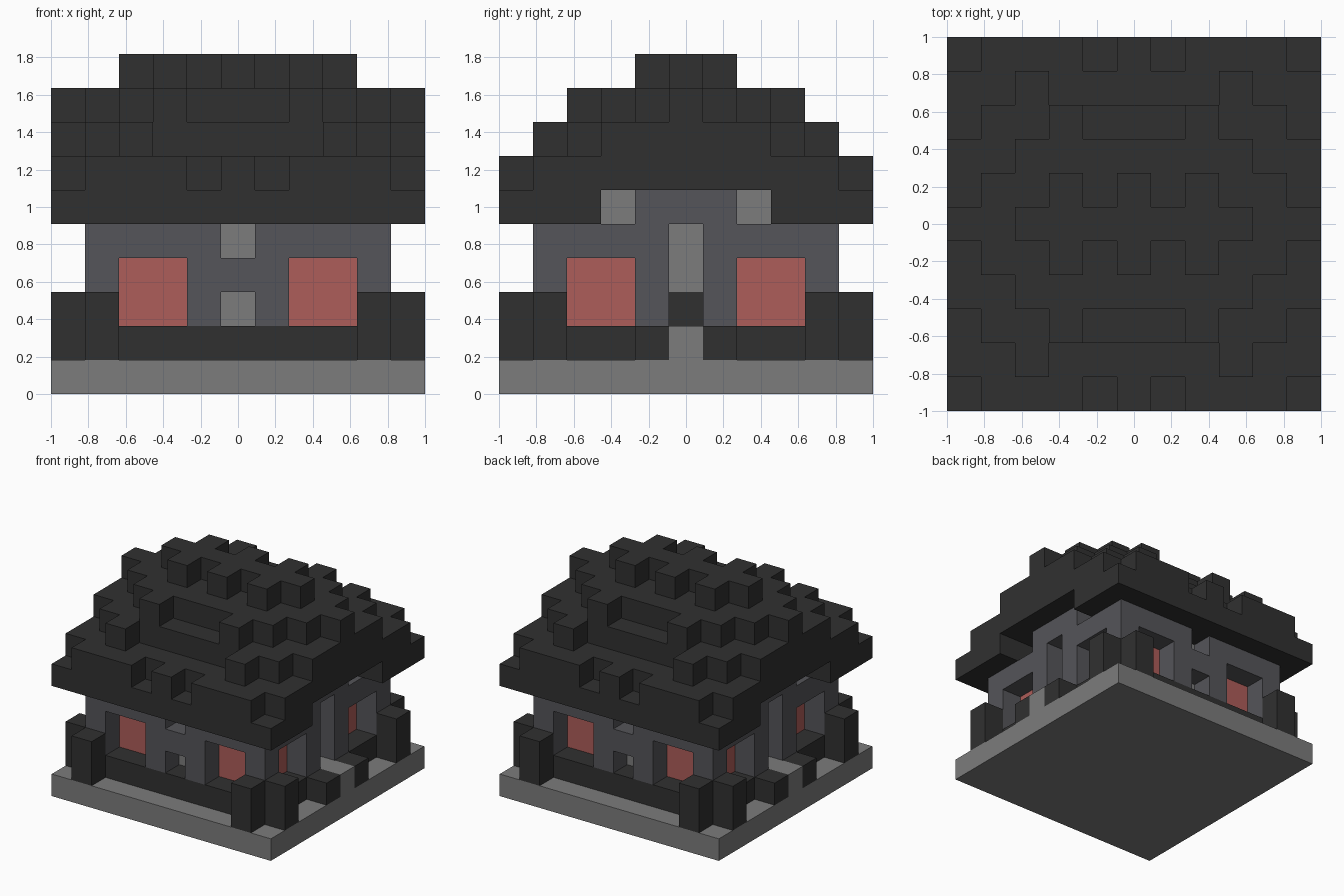
import bpy, bmesh
from itertools import product

old = bpy.data.objects.get("Cube")
if old:
    bpy.data.objects.remove(old, do_unlink=True)

N = 11            # blocks along each side
S = 2 / N         # block size
MID = N // 2


def material(name, r, g, b):
    m = bpy.data.materials.new(name)
    m.use_nodes = True
    m.diffuse_color = (r, g, b, 1)
    m.node_tree.nodes["Principled BSDF"].inputs["Base Color"].default_value = (r, g, b, 1)
    return m


dark = material("charcoal", 0.03, 0.03, 0.03)
stone = material("light stone", 0.2, 0.2, 0.2)
slate = material("slate wall", 0.09, 0.09, 0.1)
red = material("red glass", 0.42, 0.11, 0.1)


def block(i, j, k):
    """Cells of a box, mirrored front to back and side to side. Ranges are (first, last)."""
    cells = set()
    for x, y, z in product(*(range(a, b + 1) for a, b in (i, j, k))):
        cells |= {(u, v, z) for u in (x, N - 1 - x) for v in (y, N - 1 - y)}
    return cells


def build(name, mat, cells):
    """Skin a set of cells with outward faces and merge the flat areas."""
    bm = bmesh.new()
    verts = {}

    def vert(p):
        if p not in verts:
            verts[p] = bm.verts.new((p[0] * S - 1, p[1] * S - 1, p[2] * S))
        return verts[p]

    for c in sorted(cells):
        for axis, side in product(range(3), (0, 1)):
            near = list(c)
            near[axis] += 2 * side - 1
            if tuple(near) in cells:
                continue
            u, v = (axis + 1) % 3, (axis + 2) % 3
            ring = []
            for du, dv in ((0, 0), (1, 0), (1, 1), (0, 1)):
                p = list(c)
                p[axis] += side
                p[u] += du
                p[v] += dv
                ring.append(vert(tuple(p)))
            bm.faces.new(ring if side else ring[::-1])
    bmesh.ops.dissolve_limit(bm, angle_limit=0.01, verts=bm.verts[:], edges=bm.edges[:])
    me = bpy.data.meshes.new(name)
    bm.to_mesh(me)
    bm.free()
    me.materials.append(mat)
    ob = bpy.data.objects.new(name, me)
    bpy.context.collection.objects.link(ob)


# Ground slab and side steps
build("ground_slab", stone, block((0, 10), (0, 10), (0, 0)))
build("side_steps", stone, block((0, 1), (MID, MID), (1, 1)))

# Hedges under the windows, tall corner shrubs and low shrubs by the steps
build("front_and_back_hedges", dark, block((2, 8), (1, 1), (1, 1)))
build("side_hedges", dark, block((1, 1), (2, 3), (1, 1)))
build("corner_shrubs", dark, block((1, 1), (0, 0), (1, 2)) | block((0, 0), (1, 1), (1, 2)))
build("step_shrubs", dark, block((0, 0), (4, 4), (1, 1)))

# Windows and side doors set one block behind the wall face
windows = block((2, 3), (2, 2), (2, 3)) | block((2, 2), (2, 3), (2, 3))
doors = block((2, 2), (MID, MID), (2, 2))
build("windows", red, windows)
build("door_bases", dark, doors)

# Inner stone core seen through the openings
core = block((2, 8), (2, 8), (1, 4)) | block((2, 8), (3, 7), (5, 5))
build("stone_core", stone, core - windows - doors)

# Outer walls with window, door and slot openings
walls = block((1, 9), (1, 9), (1, 4)) - block((2, 8), (2, 8), (1, 4))
walls |= block((1, 1), (4, 6), (5, 5))
openings = block((2, 3), (1, 1), (1, 3)) | block((1, 1), (2, 3), (1, 3))
openings |= block((1, 1), (MID, MID), (1, 4)) | block((4, 6), (1, 1), (1, 1))
openings |= block((MID, MID), (1, 1), (2, 2)) | block((MID, MID), (1, 1), (4, 4))
build("outer_walls", slate, walls - openings)

# Stepped roof: for each layer, how far each column starts from the eave
steps = {
    6: (1, 0, 0, 0, 1, 0),
    7: (3, 2, 1, 2, 2, 2),
    8: (5, 4, 3, 2, 3, 3),
    9: (6, 6, 5, 4, 5, 4),
}
roof = block((0, 10), (0, 2), (5, 5))
for layer, starts in steps.items():
    for col, start in enumerate(starts):
        if start <= MID:
            roof |= block((col, col), (start, MID), (layer, layer))
build("stepped_roof", dark, roof)
